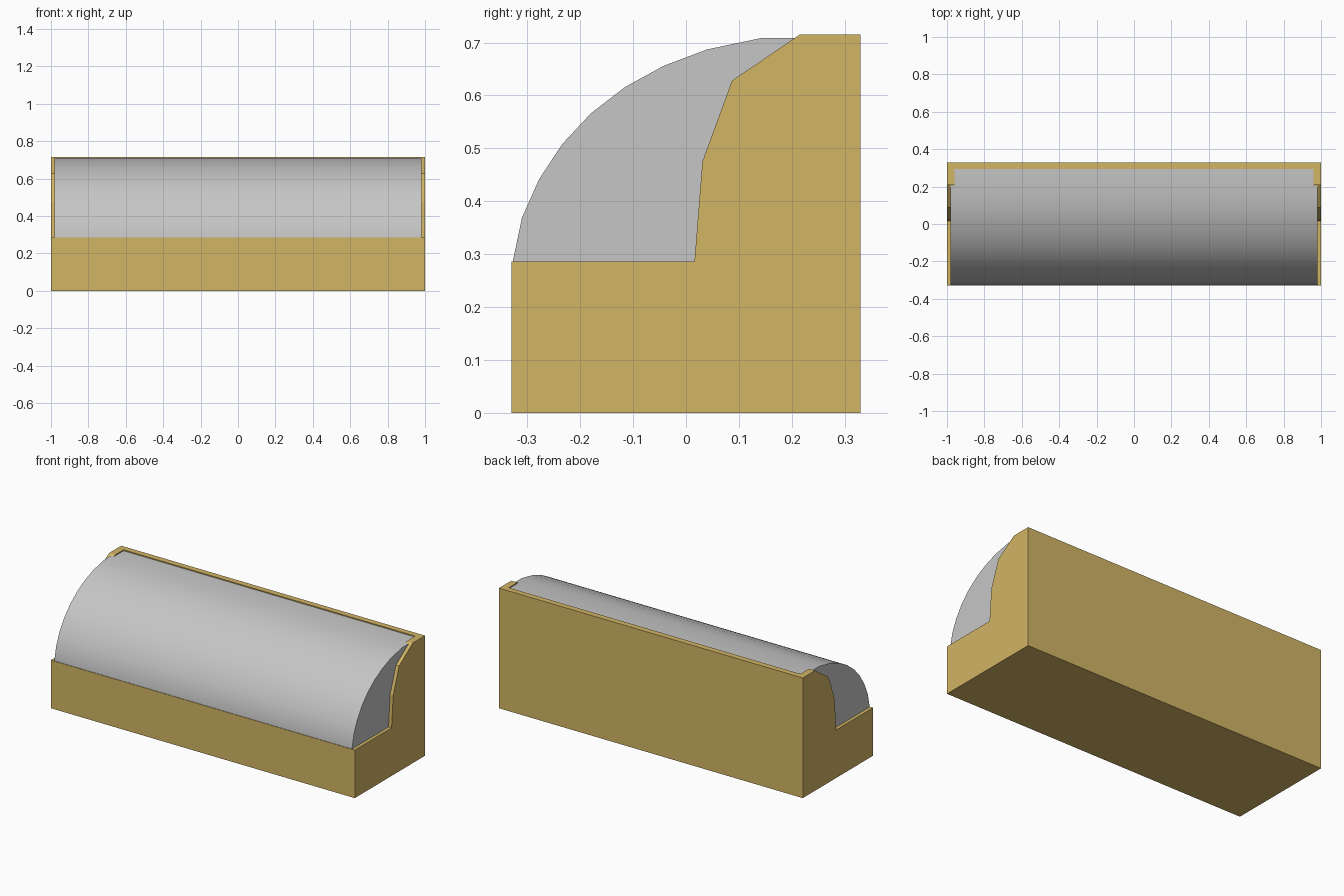
import bpy, bmesh

if "Cube" in bpy.data.objects:
    bpy.data.objects.remove(bpy.data.objects["Cube"])


def material(name, rgb):
    m = bpy.data.materials.new(name)
    m.diffuse_color = (*rgb, 1)
    m.use_nodes = True
    m.node_tree.nodes["Principled BSDF"].inputs["Base Color"].default_value = m.diffuse_color
    return m


def extrude_x(name, profile, half, mat):
    """Closed prism: (y, z) profile swept from -half to +half along x."""
    bm = bmesh.new()
    face = bm.faces.new([bm.verts.new((-half, y, z)) for y, z in profile])
    moved = bmesh.ops.extrude_face_region(bm, geom=[face])["geom"]
    verts = [g for g in moved if isinstance(g, bmesh.types.BMVert)]
    bmesh.ops.translate(bm, verts=verts, vec=(2 * half, 0, 0))
    bmesh.ops.recalc_face_normals(bm, faces=bm.faces[:])
    mesh = bpy.data.meshes.new(name)
    bm.to_mesh(mesh)
    bm.free()
    obj = bpy.data.objects.new(name, mesh)
    bpy.context.collection.objects.link(obj)
    mesh.materials.append(mat)
    return obj


gold = material("warm tan", (0.645, 0.462, 0.130))
grey = material("glass grey", (0.565, 0.565, 0.565))

# Counter body with stepped, sloping end panels
body = extrude_x("counter_body", [
    (-0.33, 0), (0.33, 0), (0.33, 0.715), (0.215, 0.715),
    (0.087, 0.628), (0.031, 0.475), (0.016, 0.286), (-0.33, 0.286)], 1.0, gold)

# Hollow interior leaving thin walls
cutter = extrude_x("interior_cutter", [
    (-0.295, 0.06), (0.295, 0.06), (0.295, 0.9), (-0.295, 0.9)], 0.96, gold)
mod = body.modifiers.new("hollow", "BOOLEAN")
mod.operation = "DIFFERENCE"
mod.solver = "EXACT"
mod.object = cutter
bpy.context.view_layer.objects.active = body
bpy.ops.object.modifier_apply(modifier="hollow")
bpy.data.objects.remove(cutter)

# Curved display cover seated in the walls
cover = extrude_x("curved_cover", [
    (-0.327, 0.28), (-0.327, 0.288), (-0.310, 0.369), (-0.278, 0.441),
    (-0.234, 0.508), (-0.180, 0.566), (-0.115, 0.616), (-0.042, 0.656),
    (0.040, 0.687), (0.145, 0.709), (0.298, 0.709), (0.298, 0.28)], 0.98, grey)
bpy.ops.object.select_all(action="DESELECT")
cover.select_set(True)
bpy.context.view_layer.objects.active = cover
bpy.ops.object.shade_smooth_by_angle()
